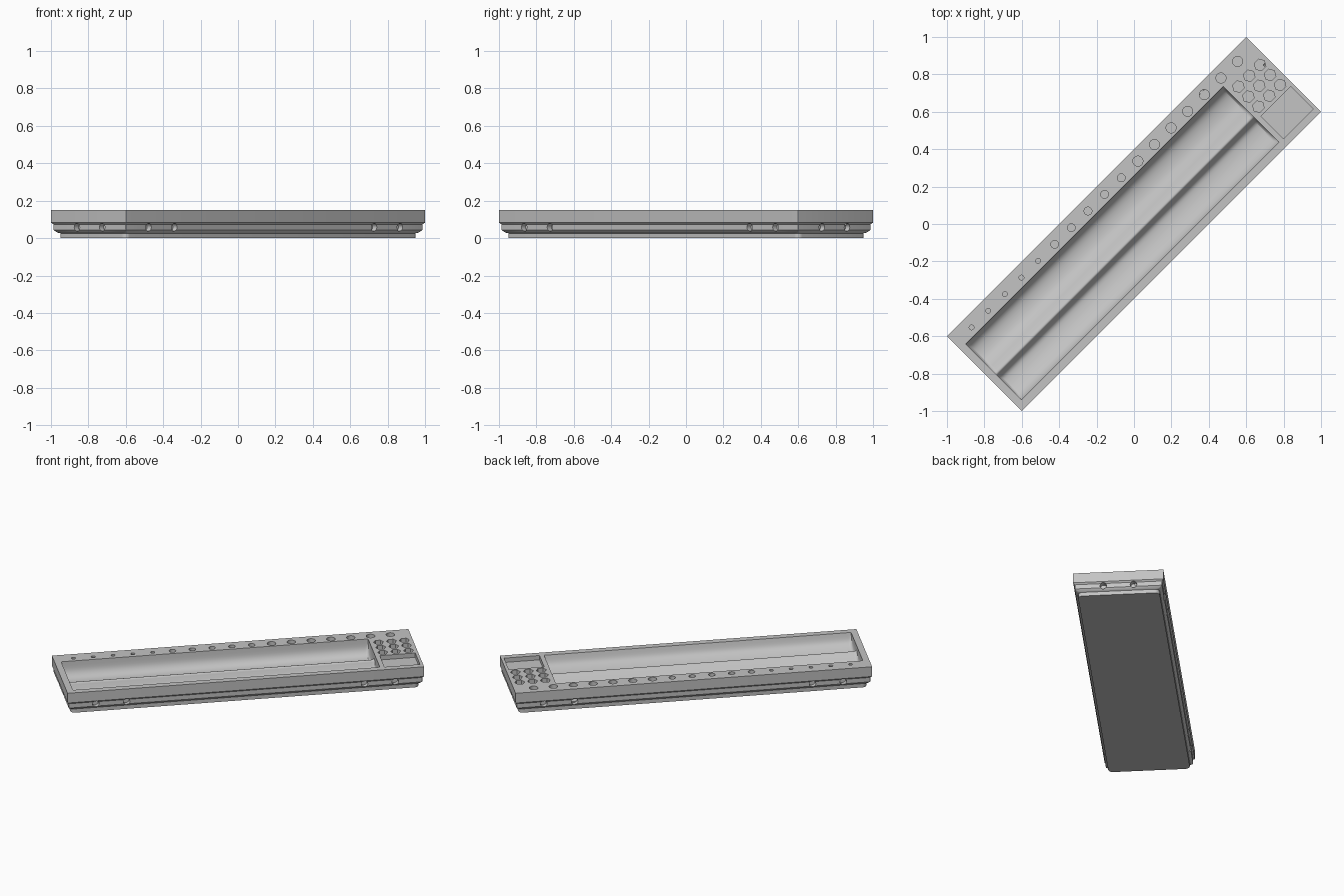
import bpy, bmesh
from math import sin, cos, pi, radians
from mathutils import Vector

if "Cube" in bpy.data.objects:
    bpy.data.objects.remove(bpy.data.objects["Cube"], do_unlink=True)

# Overall half length, half width and height (before the diagonal turn)
HL, HW, TOP = 1.1314, 0.2828, 0.15
ABOVE = 0.2


def loft(bm, rings):
    """Closed solid through rings of equal point count."""
    loops = [[bm.verts.new(p) for p in ring] for ring in rings]
    n = len(loops[0])
    for a, b in zip(loops, loops[1:]):
        for i in range(n):
            j = (i + 1) % n
            bm.faces.new((a[i], a[j], b[j], b[i]))
    bm.faces.new(loops[0][::-1])
    bm.faces.new(loops[-1])


def make_object(name, bm):
    bmesh.ops.recalc_face_normals(bm, faces=bm.faces[:])
    mesh = bpy.data.meshes.new(name)
    bm.to_mesh(mesh)
    bm.free()
    obj = bpy.data.objects.new(name, mesh)
    bpy.context.collection.objects.link(obj)
    return obj


def rounded_rect(z, inset, r, steps=6):
    ring = []
    for k, (sx, sy) in enumerate([(1, 1), (-1, 1), (-1, -1), (1, -1)]):
        cx, cy = sx * (HL - inset - r), sy * (HW - inset - r)
        for i in range(steps + 1):
            a = (k + i / steps) * pi / 2
            ring.append((cx + r * cos(a), cy + r * sin(a), z))
    return ring


def smooth_path(points, steps=4):
    """Flowing curve through the given points."""
    pts = [Vector(p) for p in points]
    pts = [pts[0]] + pts + [pts[-1]]
    path = []
    for a, b, c, d in zip(pts, pts[1:], pts[2:], pts[3:]):
        for i in range(steps):
            t = i / steps
            path.append(b + (c - a) * t / 2 + (a * 2 - b * 5 + c * 4 - d) * t * t / 2
                        + (b * 3 - a - c * 3 + d) * t ** 3 / 2)
    return path + [pts[-1]]


def pocket(bm, x, y, r, floor, sides):
    """Straight hole cut down from the top."""
    loft(bm, [[(x + r * cos(2 * pi * i / sides), y + r * sin(2 * pi * i / sides), z)
               for i in range(sides)] for z in (floor, ABOVE)])


def side_hole(bm, start, direction, r=0.021, depth=0.032, sides=20):
    """Round hole drilled sideways into the band."""
    across = Vector((-direction.y, direction.x, 0))
    rings = []
    for d in (-0.03, depth):
        c = start + direction * d
        rings.append([c + across * r * cos(2 * pi * i / sides)
                      + Vector((0, 0, r * sin(2 * pi * i / sides))) for i in range(sides)])
    loft(bm, rings)


# Body: foot, chamfer, recessed band, overhanging lip (height, inset, corner radius)
layers = [(0, 0.027, 0.03), (0.026, 0.027, 0.03),
          (0.03, 0.02, 0.012), (0.043, 0.009, 0.004), (0.073, 0.009, 0.004),
          (0.083, 0, 0.0005), (TOP, 0, 0.0005)]
bm = bmesh.new()
loft(bm, [rounded_rect(*layer) for layer in layers])
tray = make_object("desk_tray", bm)

# Twin trough: a deep channel rising to a low ridge, then a scoop rising to the front
profile = smooth_path([
    (0.183, TOP), (0.175, 0.09), (0.15, 0.055), (0.11, 0.042), (0.06, 0.045),
    (0.02, 0.065), (-0.01, 0.09), (-0.035, 0.108), (-0.05, 0.108), (-0.06, 0.09),
    (-0.075, 0.065), (-0.1, 0.055), (-0.15, 0.06), (-0.2, 0.08), (-0.225, 0.105),
    (-0.24, TOP)])
section = [(0.183, ABOVE)] + [tuple(p) for p in profile] + [(-0.24, ABOVE)]


def trough_ring(x, s):
    return [(x, y, TOP - (TOP - z) * s if z < TOP else z) for y, z in section]


bm = bmesh.new()
ends = [(0, 0.78), (0.005, 0.91), (0.012, 0.98), (0.02, 1)]
loft(bm, [trough_ring(-1.09 + d, s) for d, s in ends]
     + [trough_ring(0.858 - d, s) for d, s in reversed(ends)])

# Tool holes along the back rim, in three sizes
for i in range(17):
    r = 0.013 if i < 5 else 0.021 if i < 10 else 0.027
    pocket(bm, -1.005 + 0.1257 * i, 0.223, r, 0.045, 20)

# Hexagonal bit holders
for i in range(3):
    for j in range(3):
        pocket(bm, 0.914 + 0.082 * i, 0.125 - 0.076 * j, 0.032, 0.07, 6)

# Small shallow compartment
loft(bm, [[(x, y, z) for x, y in ((0.887, -0.242), (1.112, -0.242),
                                  (1.112, -0.073), (0.887, -0.073))]
          for z in (0.12, ABOVE)])
top_cutter = make_object("top_cutter", bm)

# Connector holes on all four sides
bm = bmesh.new()
BAND = 0.058
for s in (-1, 1):
    for x in (-0.95, -0.755, 0.755, 0.95):
        side_hole(bm, Vector((x, s * (HW - 0.009), BAND)), Vector((0, -s, 0)))
    for y in (-0.095, 0.095):
        side_hole(bm, Vector((s * (HL - 0.009), y, BAND)), Vector((-s, 0, 0)))
side_cutter = make_object("side_cutter", bm)

# Cut the body and drop the cutters
bpy.ops.object.select_all(action='DESELECT')
tray.select_set(True)
bpy.context.view_layer.objects.active = tray
for cutter in (top_cutter, side_cutter):
    cutter.hide_render = True
    mod = tray.modifiers.new("cut", 'BOOLEAN')
    mod.operation = 'DIFFERENCE'
    mod.solver = 'EXACT'
    mod.object = cutter
    bpy.ops.object.modifier_apply(modifier=mod.name)
    bpy.data.objects.remove(cutter, do_unlink=True)

# Plain grey finish
grey = bpy.data.materials.new("plain_grey")
grey.use_nodes = True
colour = (0.55, 0.55, 0.55, 1)
grey.diffuse_color = colour
grey.node_tree.nodes["Principled BSDF"].inputs["Base Color"].default_value = colour
tray.data.materials.clear()
tray.data.materials.append(grey)

bpy.ops.object.shade_smooth_by_angle(angle=radians(28))

# The tray lies diagonally
tray.rotation_euler.z = pi / 4
